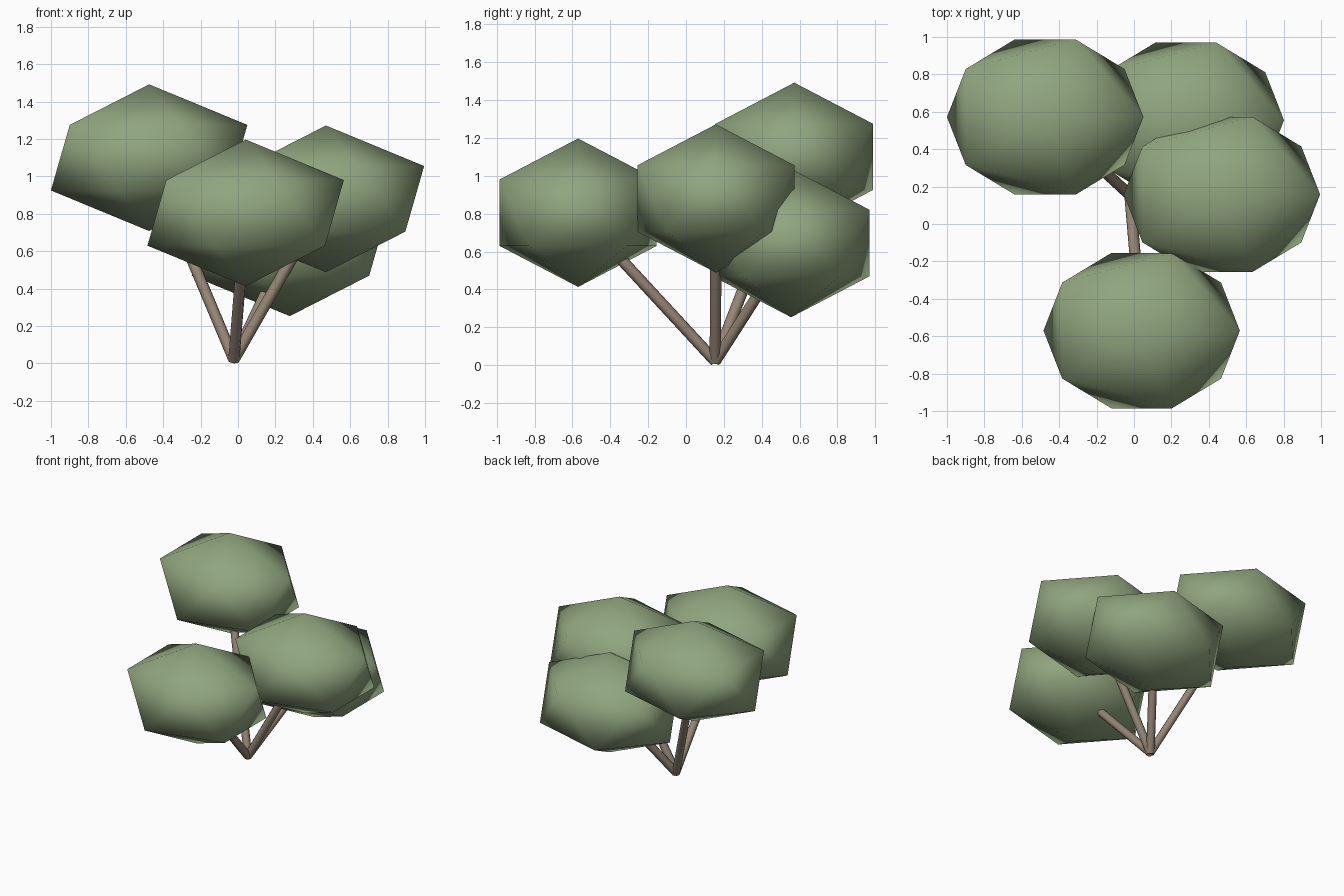
import bpy
from mathutils import Vector

if "Cube" in bpy.data.objects:
    bpy.data.objects.remove(bpy.data.objects["Cube"])


def material(name, rgb):
    m = bpy.data.materials.new(name)
    m.diffuse_color = (*rgb, 1)
    m.use_nodes = True
    m.node_tree.nodes["Principled BSDF"].inputs["Base Color"].default_value = m.diffuse_color
    return m


leaf = material("leaf_green", (0.28, 0.38, 0.21))
bark = material("bark_brown", (0.30, 0.24, 0.18))

BASE = Vector((-0.022, 0.155, 0.02))      # where all stems meet
LEAF_SIZE = (0.587, 0.488, 0.392)
CLUMPS = {
    "back_left": (-0.475, 0.572, 1.10),
    "front": (0.041, -0.57, 0.805),
    "right": (0.47, 0.158, 0.88),
    "back_right": (0.277, 0.555, 0.645),
}


def finish(obj, name, mat):
    obj.name = name
    obj.data.materials.append(mat)


for place, pos in CLUMPS.items():
    # Leaf clump: squashed icosahedron with smooth shading
    bpy.ops.mesh.primitive_ico_sphere_add(subdivisions=1, radius=1, location=pos)
    clump = bpy.context.object
    clump.scale = LEAF_SIZE
    bpy.ops.object.shade_smooth()
    finish(clump, place + "_foliage", leaf)

    # Stem: rod from the shared base to the clump centre
    axis = Vector(pos) - BASE
    bpy.ops.mesh.primitive_cylinder_add(vertices=8, radius=0.03, depth=axis.length,
                                        location=BASE + axis / 2)
    stem = bpy.context.object
    stem.rotation_euler = axis.to_track_quat('Z', 'Y').to_euler()
    bpy.ops.object.shade_smooth_by_angle(angle=0.9)
    finish(stem, place + "_stem", bark)
